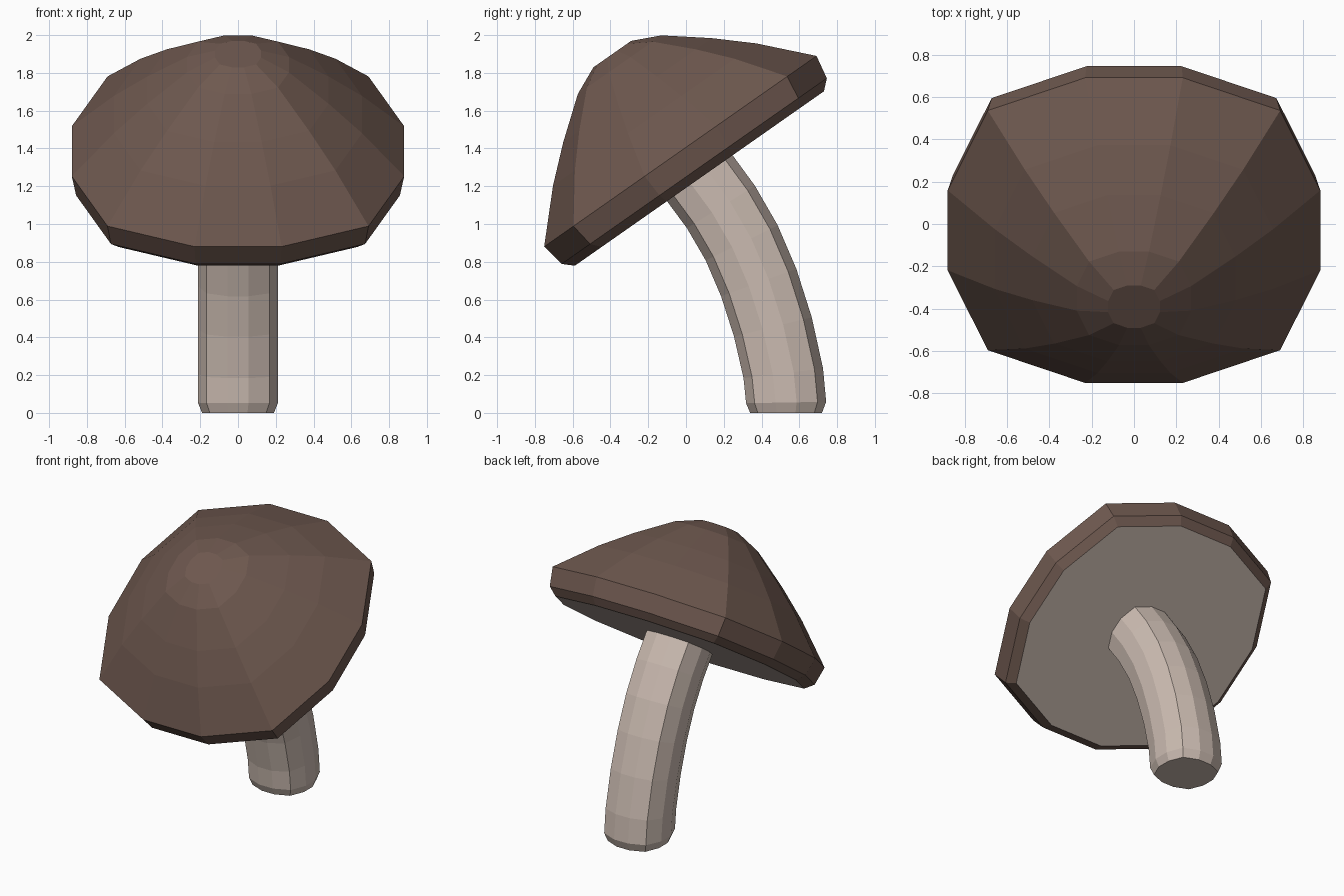
import bpy, bmesh
from math import radians
from mathutils import Matrix, Vector

if "Cube" in bpy.data.objects:
    bpy.data.objects.remove(bpy.data.objects["Cube"])

# Rounded-square 12-gon outline shared by cap and stem (unit half-width)
CORNER = [(1, 0.262), (0.785, 0.785), (0.262, 1)]
OUTLINE = [Matrix.Rotation(radians(90 * q), 2) @ Vector(p) for q in range(4) for p in CORNER]


def material(name, rgb):
    m = bpy.data.materials.new(name)
    m.diffuse_color = (*rgb, 1)
    m.use_nodes = True
    m.node_tree.nodes["Principled BSDF"].inputs["Base Color"].default_value = m.diffuse_color
    return m


def loft(name, rings, mats):
    """Skin outline rings given as (half-width, y, z, tilt in degrees), capped at both ends."""
    bm = bmesh.new()
    loops = []
    for r, y, z, tilt in rings:
        mat = Matrix.Translation((0, y, z)) @ Matrix.Rotation(radians(tilt), 4, 'X')
        loops.append([bm.verts.new(mat @ Vector((p.x * r, p.y * r, 0))) for p in OUTLINE])
    n = len(OUTLINE)
    bottom = bm.faces.new(loops[0][::-1])
    bottom.material_index = len(mats) - 1
    bm.faces.new(loops[-1])
    for a, b in zip(loops, loops[1:]):
        for i in range(n):
            j = (i + 1) % n
            bm.faces.new((a[i], a[j], b[j], b[i]))
    bmesh.ops.recalc_face_normals(bm, faces=bm.faces)
    me = bpy.data.meshes.new(name)
    bm.to_mesh(me)
    bm.free()
    for m in mats:
        me.materials.append(m)
    ob = bpy.data.objects.new(name, me)
    bpy.context.collection.objects.link(ob)
    return ob


brown = material("cap_brown", (0.156, 0.098, 0.078))
cream = material("stem_cream", (0.60, 0.50, 0.44))

# Cap: domed profile built upright, then tilted forward; pale underside
profile = [(0.805, -0.176), (0.857, -0.128), (0.88, 0), (0.657, 0.237),
           (0.48, 0.395), (0.27, 0.56), (0.122, 0.628)]
cap = loft("mushroom_cap", [(r, 0, h, 0) for r, h in profile], [brown, cream])
cap.location = (0, -0.03, 1.385)
cap.rotation_euler.x = radians(35)

# Stem: curved, narrow at the foot, ending inside the cap
R = 0.212
loft("mushroom_stem", [
    (0.19, 0.53, 0, 0), (R, 0.53, 0.055, 1), (R, 0.515, 0.21, 7),
    (R, 0.46, 0.455, 14), (R, 0.385, 0.69, 20), (R, 0.295, 0.90, 26),
    (R, 0.185, 1.09, 32), (R, 0.06, 1.26, 35), (R, 0.0, 1.345, 35)], [cream])
